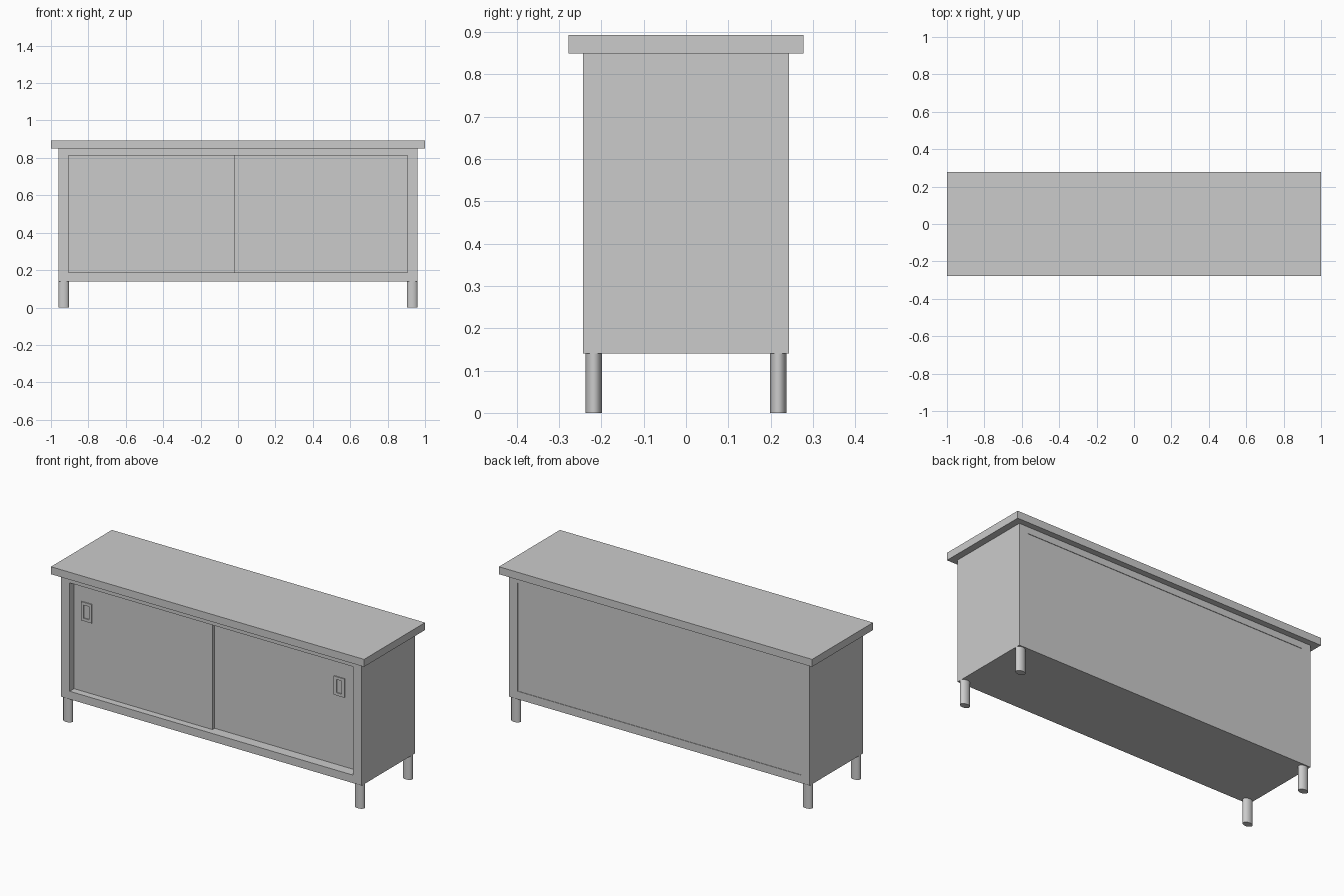
import bpy, bmesh
from mathutils import Matrix

if "Cube" in bpy.data.objects:
    bpy.data.objects.remove(bpy.data.objects["Cube"])


def boxes(name, spans):
    """One object made of axis-aligned boxes (x0, x1, y0, y1, z0, z1)."""
    bm = bmesh.new()
    for x0, x1, y0, y1, z0, z1 in spans:
        m = (Matrix.Translation(((x0 + x1) / 2, (y0 + y1) / 2, (z0 + z1) / 2))
             @ Matrix.Diagonal((x1 - x0, y1 - y0, z1 - z0, 1)))
        bmesh.ops.create_cube(bm, size=1, matrix=m)
    me = bpy.data.meshes.new(name)
    bm.to_mesh(me)
    bm.free()
    ob = bpy.data.objects.new(name, me)
    bpy.context.collection.objects.link(ob)
    return ob


W, D = 0.96, 0.243            # carcass half width and half depth
Z0, Z1 = 0.14, 0.85           # carcass bottom and top
OX, OZ0, OZ1 = 0.905, 0.186, 0.812   # door opening

# Worktop
boxes("worktop", [(-1, 1, -0.278, 0.278, Z1, 0.893)])

# Carcass: side walls, bottom, top rail box
boxes("left_side", [(-W, -OX, -D, D, Z0, Z1)])
boxes("right_side", [(OX, W, -D, D, Z0, Z1)])
boxes("bottom_panel", [(-OX, OX, -D, D, Z0, OZ0)])
boxes("top_panel", [(-OX, OX, -D, D, OZ1, Z1)])

# Back panel, very slightly inset
boxes("back_panel", [(-OX, OX, D - 0.02, D - 0.003, OZ0, OZ1)])

# Sliding doors: the left one runs in front of the right one
doors = {"left": (-OX, -0.02, -D + 0.04, -0.823, 0.65),
         "right": (-0.06, OX, -D + 0.06, 0.777, 0.641)}
for side, (x0, x1, y, hx, hz) in doors.items():
    boxes(side + "_door", [(x0, x1, y, y + 0.018, OZ0, OZ1)])
    # Flush pull: thin rim around a recess
    a, b, c, d, t = 0.017, 0.038, 0.034, 0.054, 0.006
    boxes(side + "_pull", [
        (hx - c, hx - a, y - t, y, hz - d, hz + d),
        (hx + a, hx + c, y - t, y, hz - d, hz + d),
        (hx - a, hx + a, y - t, y, hz - d, hz - b),
        (hx - a, hx + a, y - t, y, hz + b, hz + d)])

# Oval legs
for sx, xn in ((-1, "left"), (1, "right")):
    for sy, yn in ((-1, "front"), (1, "back")):
        bpy.ops.mesh.primitive_cylinder_add(
            vertices=32, radius=1, depth=Z0, location=(sx * 0.932, sy * 0.218, Z0 / 2))
        leg = bpy.context.object
        leg.name = f"{yn}_{xn}_leg"
        leg.scale = (0.0285, 0.0195, 1)
        bpy.ops.object.transform_apply(location=False, rotation=False, scale=True)
        bpy.ops.object.shade_smooth_by_angle()
